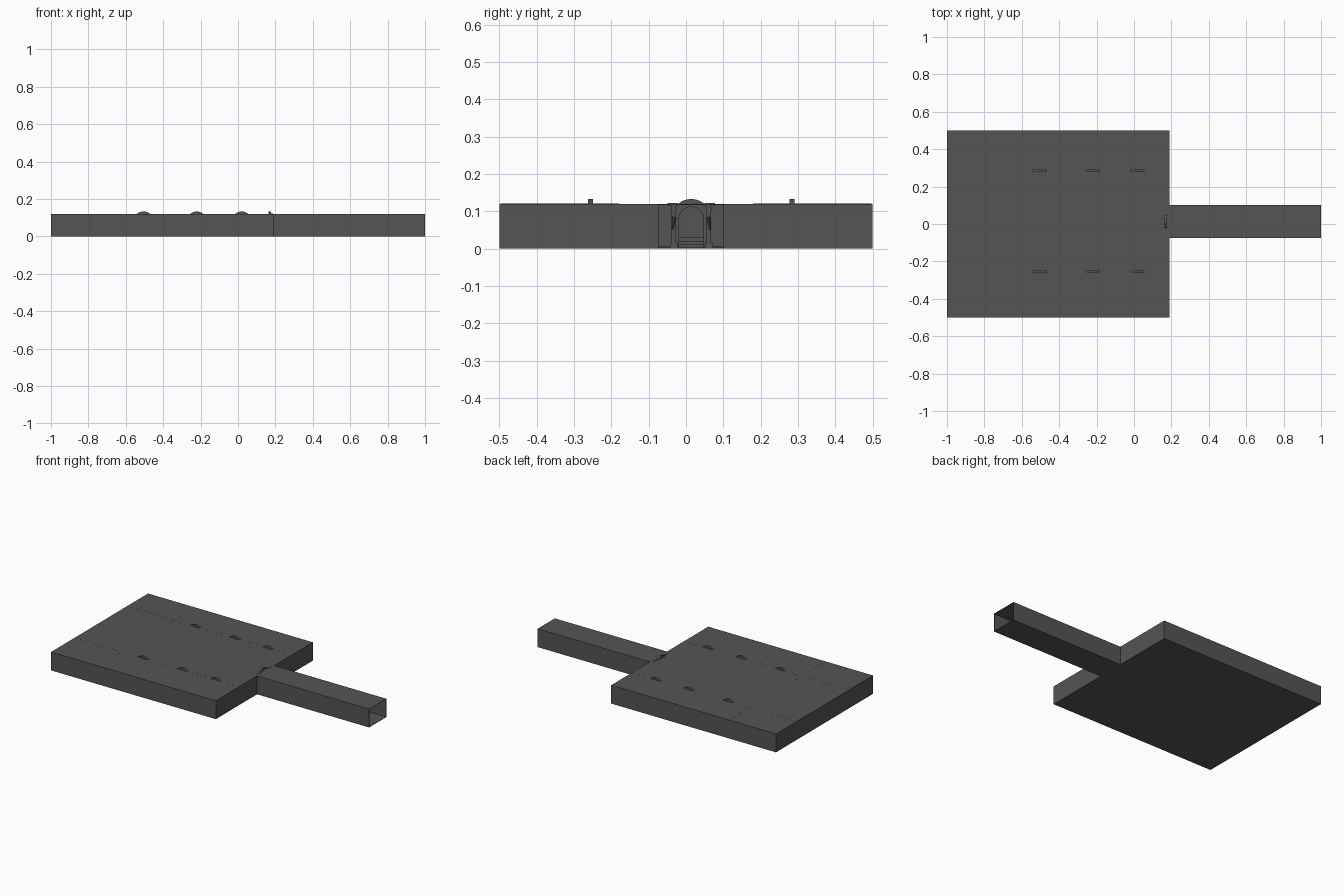
import bpy
import math
from mathutils import Matrix, Vector

cube = bpy.data.objects.get("Cube")
if cube:
    bpy.data.objects.remove(cube, do_unlink=True)

stone = bpy.data.materials.new("dark grey stone")
stone.use_nodes = True
GREY = (0.09, 0.09, 0.09, 1)
stone.diffuse_color = GREY
stone.node_tree.nodes["Principled BSDF"].inputs["Base Color"].default_value = GREY

HEIGHT = 0.12
AXIS = 0.014           # centre line of the doorway and the arcades
SPRING = 0.079         # height where the arches begin to curve
OUTER, INNER = 0.054, 0.033


def add_mesh(name, verts, faces):
    mesh = bpy.data.meshes.new(name)
    mesh.from_pydata(verts, [], faces)
    mesh.materials.append(stone)
    obj = bpy.data.objects.new(name, mesh)
    bpy.context.collection.objects.link(obj)
    return obj


def box(name, x0, x1, y0, y1, z0, z1):
    corners = [(x, y, z) for x in (x0, x1) for y in (y0, y1) for z in (z0, z1)]
    faces = [(0, 1, 3, 2), (4, 6, 7, 5), (0, 4, 5, 1),
             (2, 3, 7, 6), (0, 2, 6, 4), (1, 5, 7, 3)]
    return add_mesh(name, corners, faces)


def slab(name, profile, depth, place):
    """Extrude an upright closed profile (across, up) by depth."""
    n = len(profile)
    verts = [place @ Vector((u, d, v)) for d in (-depth / 2, depth / 2) for u, v in profile]
    faces = [list(range(n)), list(range(2 * n - 1, n - 1, -1))]
    faces += [(i, i + n, (i + 1) % n + n, (i + 1) % n) for i in range(n)]
    return add_mesh(name, verts, faces)


def arch_line(radius, steps=16):
    arc = [(radius * math.cos(math.pi * i / steps), SPRING + radius * math.sin(math.pi * i / steps))
           for i in range(steps + 1)]
    return [(radius, 0.004)] + arc + [(-radius, 0.004)]


def arch_bay(name, place, half_width, wall_depth, ring_depth):
    """Pierced wall with a raised arch frame that breaks through the roof."""
    hole = arch_line(INNER)
    wall = [(-half_width, 0.004), (-half_width, HEIGHT - 0.001),
            (half_width, HEIGHT - 0.001), (half_width, 0.004)]
    slab(name + "_wall", wall + hole, wall_depth, place)
    slab(name + "_frame", arch_line(OUTER) + hole[::-1], ring_depth, place)


# Hall shell
X0, X1 = -1, 0.19
box("hall_floor", X0, X1, -0.5, 0.5, 0, 0.003)
box("hall_roof", X0, X1, -0.5, 0.5, HEIGHT - 0.003, HEIGHT)
box("hall_back_wall", X0, X1, 0.497, 0.5, 0, HEIGHT)
box("hall_front_wall", X0, X1, -0.5, -0.497, 0, HEIGHT)
box("hall_end_wall", X0, X0 + 0.003, -0.5, 0.5, 0, HEIGHT)

# Passage shell, open at its far end
P0, P1 = -0.075, 0.102
box("hall_entry_wall_right", X1 - 0.003, X1, -0.5, P0, 0, HEIGHT)
box("hall_entry_wall_left", X1 - 0.003, X1, P1, 0.5, 0, HEIGHT)
box("passage_floor", X1, 1, P0, P1, 0, 0.002)
box("passage_roof", X1, 1, P0, P1, HEIGHT - 0.002, HEIGHT)
box("passage_wall_right", X1, 1, P0, P0 + 0.002, 0, HEIGHT)
box("passage_wall_left", X1, 1, P1 - 0.002, P1, 0, HEIGHT)

# Arcades and side chamber walls inside the hall
for side, label in ((1, "left"), (-1, "right")):
    y = AXIS + side * 0.27
    bays = (-0.505, -0.22, 0.02)
    for i, x in enumerate(bays):
        place = Matrix.Translation((x, y, 0))
        arch_bay(f"arcade_{label}_{i + 1}", place, 0.07, 0.006, 0.014)
    ends = [X0] + [x + s * 0.07 for x in bays for s in (-1, 1)] + [X1 - 0.003]
    for i in range(0, len(ends), 2):
        box(f"arcade_pier_{label}_{i // 2 + 1}", ends[i], ends[i + 1],
            y - 0.003, y + 0.003, 0.003, HEIGHT + 0.0003)
    near, far = sorted((side * 0.18, side * 0.497))
    box(f"chamber_wall_{label}", -0.663, -0.657, near, far, 0.003, HEIGHT + 0.0003)

# Entrance doorway facing the passage
door = Matrix.Translation((0.17, AXIS, 0)) @ Matrix.Rotation(math.pi / 2, 4, "Z")
arch_bay("doorway", door, 0.088, 0.006, 0.014)

# Pilasters with capital, base and wall torch
for side, label in ((1, "left"), (-1, "right")):
    def post(name, reach, a, b, z0, z1):
        y0, y1 = sorted((AXIS + side * a, AXIS + side * b))
        box(f"{name}_{label}", 0.17, reach, y0, y1, z0, z1)
    post("pilaster", 0.182, 0.041, 0.053, 0.003, 0.115)
    post("pilaster_base", 0.186, 0.037, 0.057, 0.003, 0.016)
    post("pilaster_collar", 0.185, 0.039, 0.056, 0.105, 0.109)
    post("pilaster_capital", 0.186, 0.036, 0.064, 0.114, 0.122)
    bpy.ops.mesh.primitive_cone_add(vertices=8, radius1=0.002, radius2=0.005, depth=0.035,
                                    location=(0.187, AXIS + side * 0.048, 0.068))
    torch = bpy.context.object
    torch.name = f"torch_{label}"
    torch.rotation_euler.x = side * 0.15
    torch.data.materials.append(stone)

# Steps rising through the doorway
for i in range(3):
    box(f"step_{i + 1}", 0.12, 0.168 - i * 0.014, AXIS - INNER, AXIS + INNER,
        0.003, 0.012 + i * 0.009)
